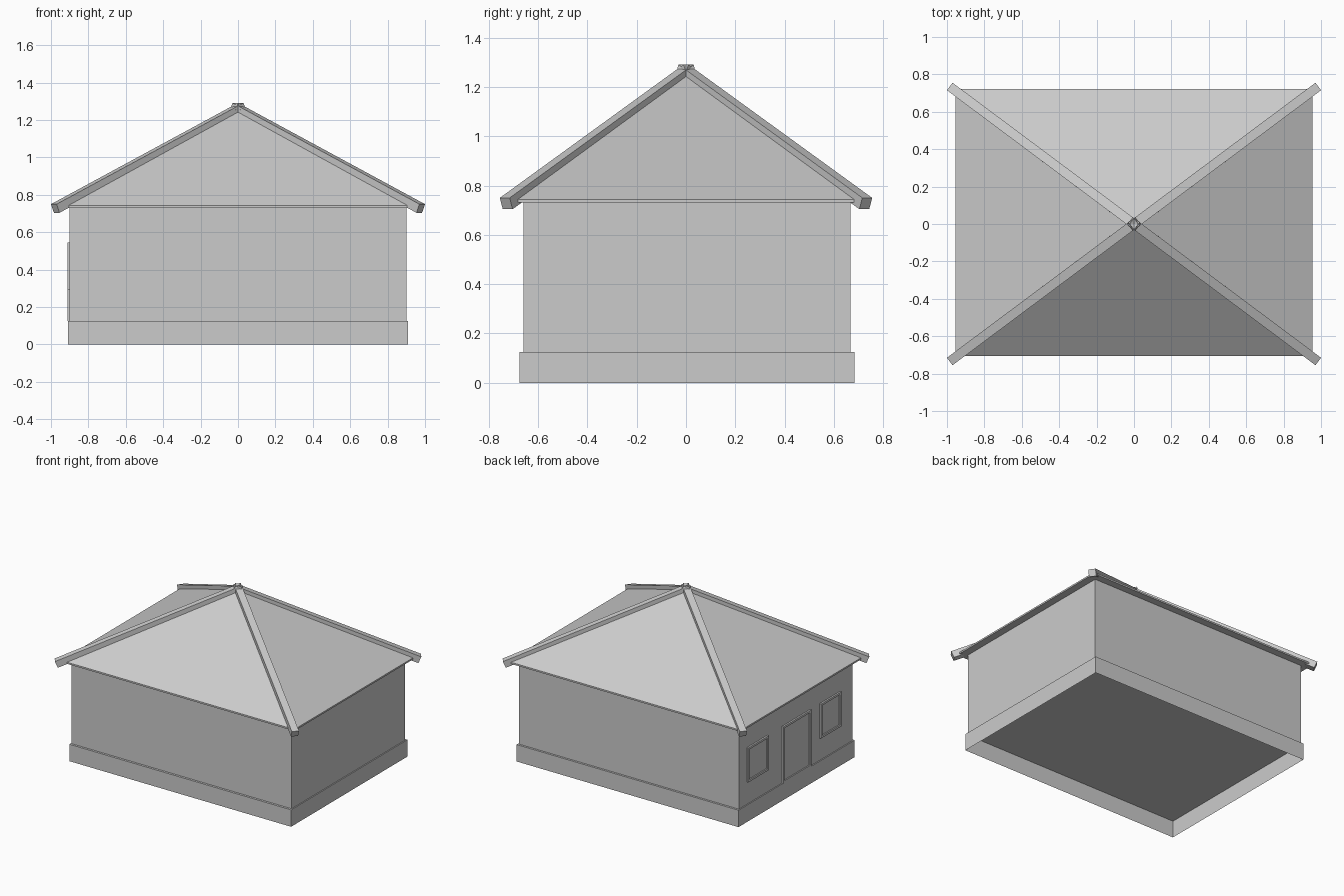
import bpy, bmesh
from mathutils import Vector

if "Cube" in bpy.data.objects:
    bpy.data.objects.remove(bpy.data.objects["Cube"])


def finish(name, bm):
    bmesh.ops.recalc_face_normals(bm, faces=bm.faces)
    mesh = bpy.data.meshes.new(name)
    bm.to_mesh(mesh)
    bm.free()
    ob = bpy.data.objects.new(name, mesh)
    bpy.context.collection.objects.link(ob)
    return ob


def box_mesh(lo, hi):
    bm = bmesh.new()
    bmesh.ops.create_cube(bm, size=1)
    for v in bm.verts:
        v.co = [lo[i] + (v.co[i] + 0.5) * (hi[i] - lo[i]) for i in range(3)]
    bm.normal_update()
    return bm


# Plinth, open underneath
bm = box_mesh((-0.908, -0.676, 0), (0.908, 0.683, 0.125))
bottom = [f for f in bm.faces if f.normal.z < -0.5]
bmesh.ops.delete(bm, geom=bottom, context='FACES_ONLY')
# keep normals outward on the open shell
finish("plinth", bm)

# Walls
finish("walls", box_mesh((-0.9, -0.66, 0.124), (0.9, 0.668, 0.735)))

# Pyramid roof: thin eave band rising to a single peak
bm = box_mesh((-0.955, -0.706, 0.732), (0.955, 0.722, 0.744))
top = [f for f in bm.faces if f.normal.z > 0.5]
apex = bmesh.ops.poke(bm, faces=top)["verts"][0]
apex.co = (0, 0, 1.265)
finish("roof", bm)

# Hip beams running from the peak past each corner
WIDTH, DEPTH = 0.05, 0.05
for sx in (-1, 1):
    for sy in (-1, 1):
        out = Vector((sx * 0.8, sy * 0.6, 0))
        side = Vector((-sy * 0.6, sx * 0.8, 0)) * (WIDTH / 2)
        start = out * -0.018 + Vector((0, 0, 1.291))
        end = Vector((sx * 0.985, sy * 0.735, 0.75))
        down = (end - start).normalized().cross(side).normalized() * DEPTH
        if down.z > 0:
            down = -down
        bm = bmesh.new()
        rings = [[bm.verts.new(p + o) for o in
                  (side, -side, down - side, down + side)]
                 for p in (start, end)]
        for r in rings:
            bm.faces.new(r)
        for i in range(4):
            j = (i + 1) % 4
            bm.faces.new((rings[0][i], rings[0][j], rings[1][j], rings[1][i]))
        finish("hip_beam", bm)


# Framed openings on the left wall: a raised border around a sunken panel
def framed_panel(name, y0, y1, z0, z1, border=0.022):
    bm = box_mesh((-0.912, y0, z0), (-0.895, y1, z1))
    face = [f for f in bm.faces if f.normal.x < -0.5]
    bmesh.ops.inset_region(bm, faces=face, thickness=border)
    inner = bmesh.ops.extrude_discrete_faces(bm, faces=face)["faces"]
    for v in inner[0].verts:
        v.co.x += 0.009
    finish(name, bm)


framed_panel("door", -0.165, 0.165, 0.125, 0.545)
framed_panel("window_back", 0.335, 0.575, 0.29, 0.545)
framed_panel("window_front", -0.515, -0.275, 0.29, 0.545)
